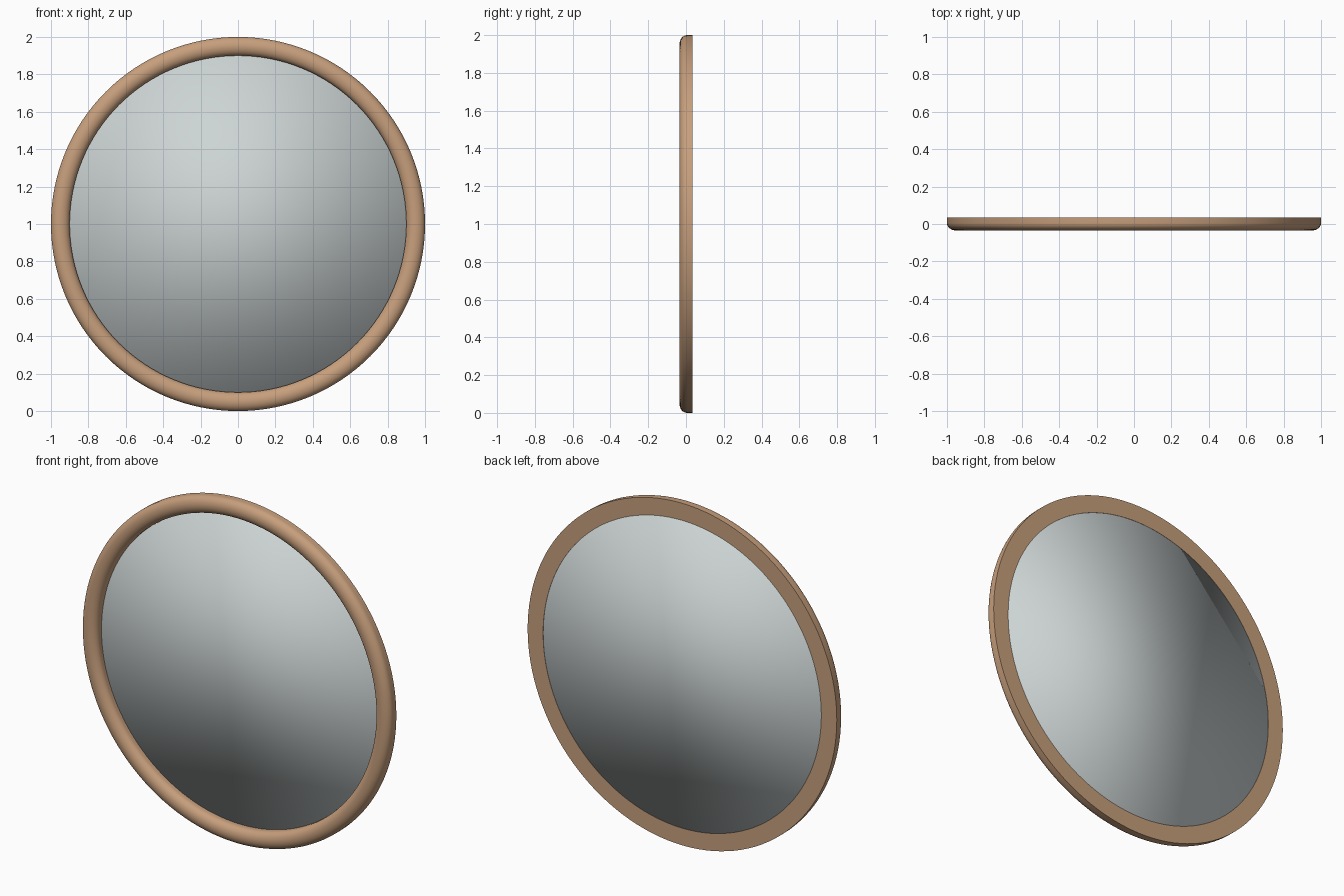
import bpy, bmesh, math
from mathutils import Matrix

if "Cube" in bpy.data.objects:
    bpy.data.objects.remove(bpy.data.objects["Cube"])

SEGMENTS = 128


def material(name, color):
    mat = bpy.data.materials.new(name)
    mat.diffuse_color = (*color, 1.0)
    mat.use_nodes = True
    mat.node_tree.nodes["Principled BSDF"].inputs["Base Color"].default_value = mat.diffuse_color
    return mat


def finish(name, bm, mat):
    bmesh.ops.recalc_face_normals(bm, faces=bm.faces)
    mesh = bpy.data.meshes.new(name)
    bm.to_mesh(mesh)
    bm.free()
    mesh.materials.append(mat)
    obj = bpy.data.objects.new(name, mesh)
    bpy.context.collection.objects.link(obj)
    obj.location.z = 1.0
    return obj


wood = material("light wood", (0.57, 0.345, 0.202))
glass = material("silver glass", (0.61, 0.66, 0.66))

# Frame: D-shaped section, flat at the back and rounded at the front
section = [(0.90, 0.035)]
for i in range(17):
    a = math.pi * i / 16
    section.append((0.95 - 0.05 * math.cos(a), 0.005 - 0.04 * math.sin(a)))
section.append((1.0, 0.035))

bm = bmesh.new()
rings = []
for s in range(SEGMENTS):
    t = 2 * math.pi * s / SEGMENTS
    rings.append([bm.verts.new((r * math.cos(t), y, r * math.sin(t))) for r, y in section])
for s in range(SEGMENTS):
    a, b = rings[s], rings[(s + 1) % SEGMENTS]
    for i in range(len(section)):
        j = (i + 1) % len(section)
        bm.faces.new((a[i], a[j], b[j], b[i]))
frame = finish("round_frame", bm, wood)
bpy.context.view_layer.objects.active = frame
frame.select_set(True)
bpy.ops.object.shade_smooth_by_angle(angle=math.radians(40))

# Mirror: thin disc near the back of the frame, smooth over its rim
bm = bmesh.new()
bmesh.ops.create_cone(bm, cap_ends=True, segments=SEGMENTS, radius1=0.902,
                      radius2=0.902, depth=0.01,
                      matrix=Matrix.Translation((0, 0.029, 0)) @ Matrix.Rotation(math.pi / 2, 4, 'X'))
for f in bm.faces:
    f.smooth = True
finish("mirror_disc", bm, glass)
